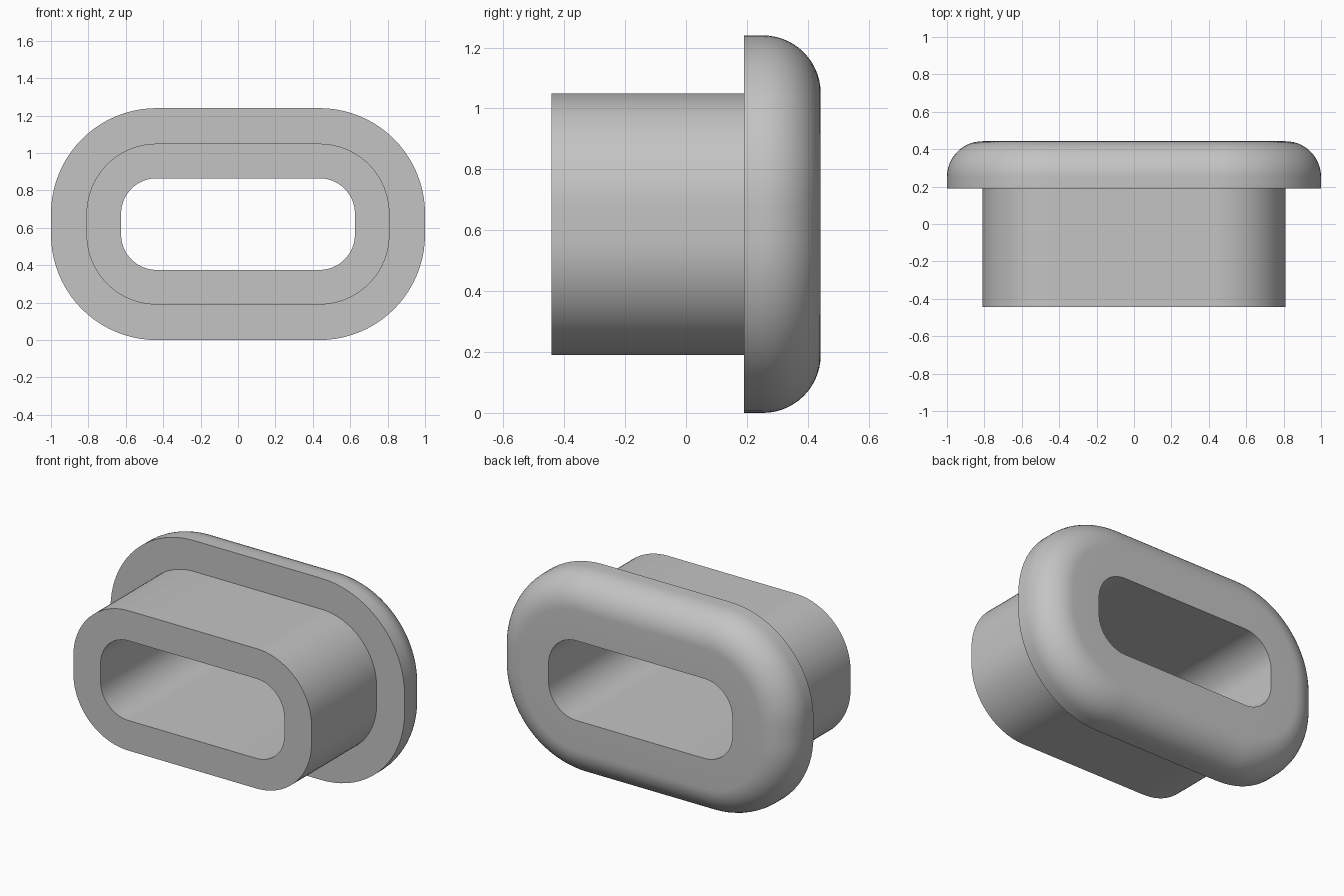
import bpy
import bmesh
from math import sin, cos, pi, radians

cube = bpy.data.objects.get("Cube")
if cube:
    bpy.data.objects.remove(cube, do_unlink=True)

CORE_X, CORE_Z = 0.435, 0.055      # centres of the rounded corners
BORE, SLEEVE, RIM = 0.19, 0.375, 0.565   # corner radii of the three outlines
FRONT, STEP, BACK = -0.4425, 0.19, 0.4425
MID_Z = CORE_Z + RIM
CORNER_STEPS, FILLET_STEPS = 20, 14

grey = bpy.data.materials.new("plain grey")
grey.use_nodes = True
colour = (0.55, 0.55, 0.55, 1)
grey.diffuse_color = colour
grey.node_tree.nodes["Principled BSDF"].inputs["Base Color"].default_value = colour


def rounded_ring(bm, radius, y):
    """Rounded rectangle of vertices at depth y."""
    ring = []
    for corner, (sx, sz) in enumerate(((1, 1), (-1, 1), (-1, -1), (1, -1))):
        for i in range(CORNER_STEPS + 1):
            a = (corner + i / CORNER_STEPS) * pi / 2
            ring.append(bm.verts.new((sx * CORE_X + radius * cos(a), y,
                                      MID_Z + sz * CORE_Z + radius * sin(a))))
    return ring


# Wall section: sleeve, step out to the flange, rounded back edge, bore
fillet = RIM - SLEEVE
section = [(BORE, FRONT), (SLEEVE, FRONT), (SLEEVE, STEP), (RIM, STEP)]
for i in range(FILLET_STEPS + 1):
    a = i / FILLET_STEPS * pi / 2
    section.append((SLEEVE + fillet * cos(a), BACK - fillet + fillet * sin(a)))
section.append((BORE, BACK))

# Sweep the section around the rounded outline
bm = bmesh.new()
rings = [rounded_ring(bm, r, y) for r, y in section]
for k, ring in enumerate(rings):
    following = rings[(k + 1) % len(rings)]
    for i in range(len(ring)):
        j = (i + 1) % len(ring)
        bm.faces.new((ring[i], ring[j], following[j], following[i]))
bmesh.ops.recalc_face_normals(bm, faces=bm.faces)

mesh = bpy.data.meshes.new("flanged_bushing")
bm.to_mesh(mesh)
bm.free()
mesh.materials.append(grey)
bushing = bpy.data.objects.new("flanged_bushing", mesh)
bpy.context.collection.objects.link(bushing)

# Smooth curves, crisp edges
bpy.ops.object.select_all(action='DESELECT')
bushing.select_set(True)
bpy.context.view_layer.objects.active = bushing
bpy.ops.object.shade_smooth_by_angle(angle=radians(30))
